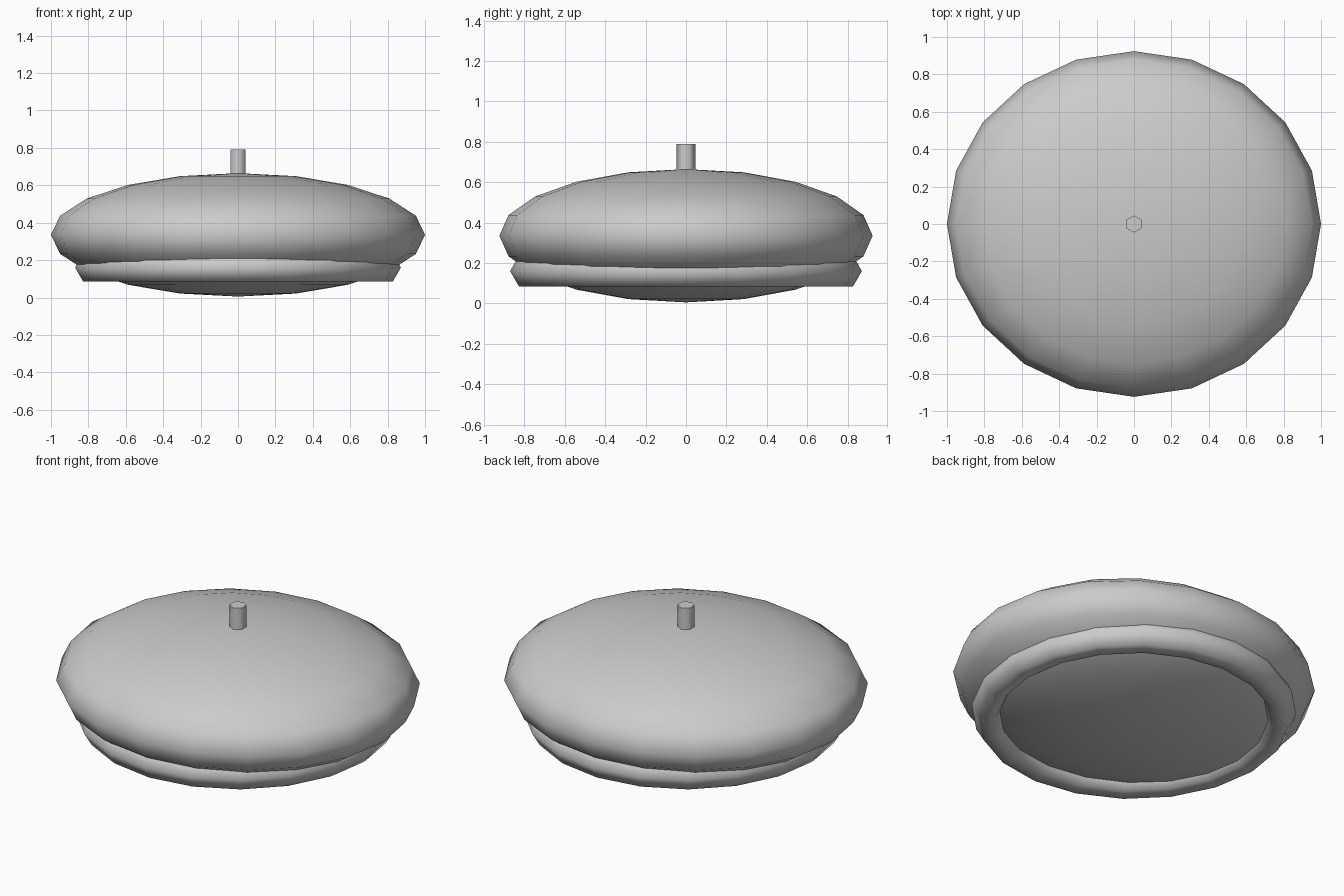
import bpy, math

if "Cube" in bpy.data.objects:
    bpy.data.objects.remove(bpy.data.objects["Cube"])

felt = bpy.data.materials.new("grey_felt")
felt.diffuse_color = (0.6, 0.6, 0.6, 1)
felt.use_nodes = True
felt.node_tree.nodes["Principled BSDF"].inputs["Base Color"].default_value = felt.diffuse_color


def finish(name, angle):
    ob = bpy.context.object
    ob.name = name
    ob.data.materials.append(felt)
    bpy.ops.object.transform_apply(location=False, rotation=False, scale=True)
    bpy.ops.object.shade_smooth_by_angle(angle=math.radians(angle))
    return ob


# Puffy crown: flattened low-poly sphere, slightly narrower front to back
bpy.ops.mesh.primitive_uv_sphere_add(segments=20, ring_count=10, radius=1,
                                     location=(0, 0, 0.335))
bpy.context.object.scale = (1.0, 0.924, 0.33)
finish("cap_crown", 80)

# Round head band with six-sided cross-section
bpy.ops.mesh.primitive_torus_add(major_segments=20, minor_segments=6,
                                 major_radius=0.784, minor_radius=0.087,
                                 location=(0, 0, 0.16))
finish("head_band", 80)

# Small stalk on top
bpy.ops.mesh.primitive_cylinder_add(vertices=6, radius=0.046, depth=0.15,
                                    location=(0, 0, 0.715))
finish("top_stalk", 65)
